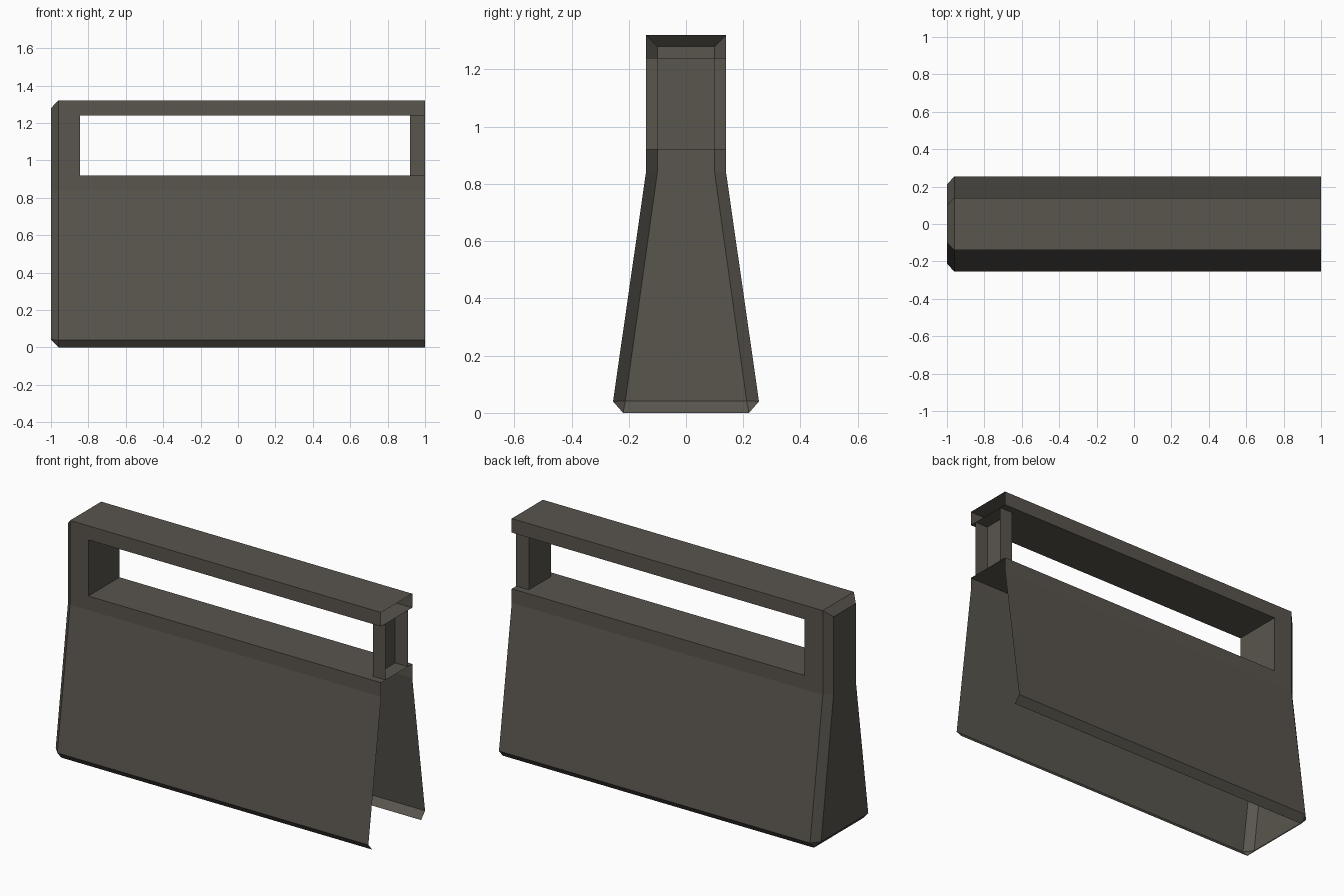
import bpy, bmesh
from mathutils import Vector

old = bpy.data.objects.get("Cube")
if old:
    bpy.data.objects.remove(old)

COLOR = (0.1, 0.091, 0.076, 1.0)
mat = bpy.data.materials.new("warm dark grey")
mat.use_nodes = True
mat.diffuse_color = COLOR
bsdf = mat.node_tree.nodes["Principled BSDF"]
bsdf.inputs["Base Color"].default_value = COLOR
bsdf.inputs["Roughness"].default_value = 0.8


def sheet(name, faces):
    """Make a thin shell from (corner points, facing direction) pairs."""
    bm = bmesh.new()
    for points, facing in faces:
        face = bm.faces.new([bm.verts.new(p) for p in points])
        face.normal_update()
        if face.normal.dot(Vector(facing)) < 0:
            face.normal_flip()
    bmesh.ops.remove_doubles(bm, verts=bm.verts, dist=0.0005)
    mesh = bpy.data.meshes.new(name)
    bm.to_mesh(mesh)
    bm.free()
    mesh.materials.append(mat)
    obj = bpy.data.objects.new(name, mesh)
    bpy.context.collection.objects.link(obj)
    return obj


def strip(a, b, x0, x1):
    """Quad running along x between two (y, z) profile points."""
    return [(x0, *a), (x1, *a), (x1, *b), (x0, *b)]


# Main dimensions
END, RIM, OPEN = -1.0, -0.96, 1.0
HOLE, POST = -0.845, 0.92
LOW, HIGH, TOP = 0.92, 1.24, 1.32
HALF, INSET = 0.14, 0.10

# Half section from the bottom lip to the top edge
profile = [(0.22, 0), (0.255, 0.04), (HALF, 0.84), (HALF, LOW), (HALF, HIGH), (HALF, TOP)]

# Front and back walls, notched at the handle opening
for name, s in (("front_wall", -1), ("back_wall", 1)):
    faces = []
    for (y0, z0), (y1, z1) in zip(profile, profile[1:]):
        x1 = HOLE if z0 == LOW else OPEN
        faces.append((strip((s * y0, z0), (s * y1, z1), RIM, x1), (0, s, -0.01)))
    sheet(name, faces)

# Top of the handle bar
sheet("handle_top", [(strip((-HALF, TOP), (HALF, TOP), RIM, OPEN), (0, 0, 1))])

# Lining of the handle opening
sheet("handle_opening", [
    (strip((-HALF, LOW), (HALF, LOW), HOLE, OPEN), (0, 0, 1)),
    (strip((-HALF, HIGH), (HALF, HIGH), HOLE, OPEN), (0, 0, -1)),
    ([(HOLE, -HALF, LOW), (HOLE, HALF, LOW), (HOLE, HALF, HIGH), (HOLE, -HALF, HIGH)], (1, 0, 0)),
])

# Narrow channel-shaped post at the open end
post = [([(POST, -INSET, LOW), (POST, INSET, LOW), (POST, INSET, HIGH), (POST, -INSET, HIGH)], (-1, 0, 0))]
for s in (-1, 1):
    post.append((strip((s * INSET, LOW), (s * INSET, HIGH), POST, OPEN), (0, s, 0)))
sheet("end_post", post)

# Closed end with a bevelled border
outer = [profile[1], profile[2], profile[5]]
inner = [(0.212, 0.042), (INSET, 0.84), (INSET, 1.28)]
cap = [([(END, -y, z) for y, z in inner] + [(END, y, z) for y, z in reversed(inner)], (-1, 0, 0))]
for s in (-1, 1):
    for i in range(2):
        cap.append(([(RIM, s * outer[i][0], outer[i][1]), (RIM, s * outer[i + 1][0], outer[i + 1][1]),
                     (END, s * inner[i + 1][0], inner[i + 1][1]), (END, s * inner[i][0], inner[i][1])],
                    (-1, s, 0)))
    cap.append(([(RIM, s * y, z) for y, z in profile[:2]]
                + [(END, s * inner[0][0], inner[0][1])], (-1, s, -1)))
for (yo, zo), (yi, zi), up in ((outer[2], inner[2], 1), (profile[0], inner[0], -1)):
    cap.append(([(RIM, -yo, zo), (RIM, yo, zo), (END, yi, zi), (END, -yi, zi)], (-1, 0, up)))
sheet("closed_end", cap)
